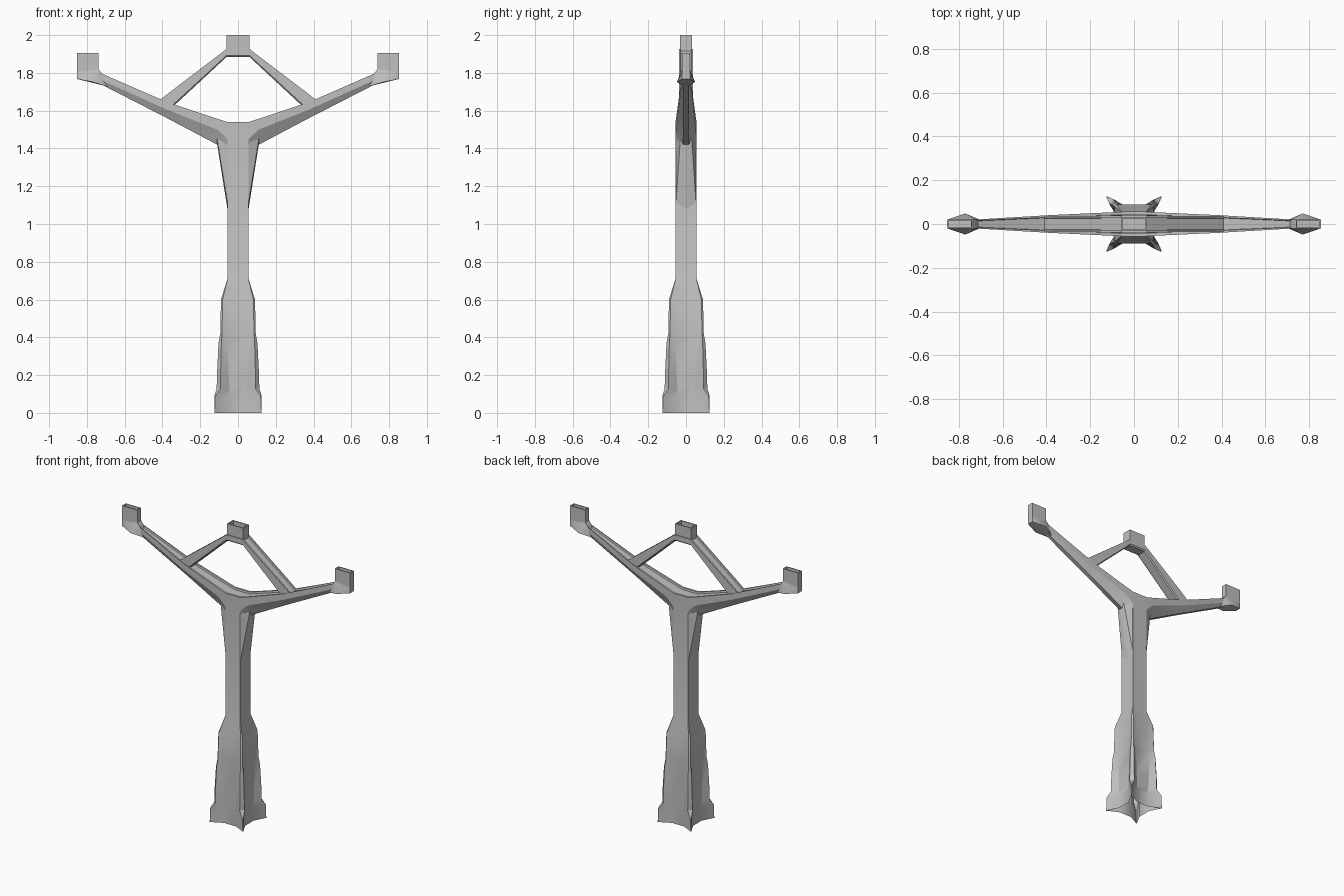
import bpy
import bmesh
import math

cube = bpy.data.objects.get("Cube")
if cube:
    bpy.data.objects.remove(cube, do_unlink=True)

grey = bpy.data.materials.new("plain_grey")
grey.use_nodes = True
grey.diffuse_color = (0.53, 0.53, 0.53, 1)
grey.node_tree.nodes["Principled BSDF"].inputs["Base Color"].default_value = (0.53, 0.53, 0.53, 1)


def finish(name, bm, angle=28):
    bmesh.ops.recalc_face_normals(bm, faces=bm.faces)
    mesh = bpy.data.meshes.new(name)
    bm.to_mesh(mesh)
    bm.free()
    mesh.materials.append(grey)
    obj = bpy.data.objects.new(name, mesh)
    bpy.context.collection.objects.link(obj)
    bpy.ops.object.select_all(action='DESELECT')
    obj.select_set(True)
    bpy.context.view_layer.objects.active = obj
    bpy.ops.object.shade_smooth_by_angle(angle=math.radians(angle))
    return obj


def loft(name, rings, cap_start=True, cap_end=True):
    """Skin a list of equal-length point rings."""
    bm = bmesh.new()
    loops = [[bm.verts.new(p) for p in ring] for ring in rings]
    n = len(loops[0])
    for low, high in zip(loops, loops[1:]):
        for i in range(n):
            j = (i + 1) % n
            bm.faces.new((low[i], low[j], high[j], high[i]))
    if cap_start:
        bm.faces.new(loops[0][::-1])
    if cap_end:
        bm.faces.new(loops[-1])
    return finish(name, bm)


def hull(name, points):
    bm = bmesh.new()
    for p in points:
        bm.verts.new(p)
    bmesh.ops.convex_hull(bm, input=bm.verts)
    return finish(name, bm)


def star_ring(z, a, b, m, h):
    """Four chamfered corner fins joined by flat recessed sides."""
    quarter = [(m, -h), (m, h), (a, b), (b, a)]
    ring = []
    for k in range(4):
        c, s = ((1, 0), (0, 1), (-1, 0), (0, -1))[k]
        ring += [(x * c - y * s, x * s + y * c, z) for x, y in quarter]
    return ring


def channel_ring(x, top, mid, bottom, w, wb):
    """Beam section with a shallow groove along its top."""
    lip = w * 0.75
    half = [(wb, bottom), (w, mid), (w, top), (lip, top), (lip - 0.002, top - 0.012)]
    return [(x, y, z) for y, z in half] + [(x, -y, z) for y, z in reversed(half)]


def mirrored_beam(name, stations):
    left = [(-s[0], *s[1:]) for s in reversed(stations)]
    return loft(name, [channel_ring(*s) for s in left + stations])


def open_box(name, cx, hx, hy, z0, z1, wall=0.008):
    def rect(x, y, z):
        return [(cx + x, y, z), (cx - x, y, z), (cx - x, -y, z), (cx + x, -y, z)]
    return loft(name, [rect(hx, hy, z0), rect(hx, hy, z1),
                       rect(hx - wall, hy - wall, z1),
                       rect(hx - wall, hy - wall, z0 + 0.02)])


# Flared foot with corner fins, narrowing into the square column
loft("foot_and_column", [star_ring(*r) for r in (
    (0, 0.125, 0.124, 0.085, 0.045),
    (0.09, 0.125, 0.12, 0.085, 0.045),
    (0.13, 0.113, 0.092, 0.085, 0.045),
    (0.21, 0.111, 0.092, 0.085, 0.05),
    (0.37, 0.103, 0.088, 0.085, 0.055),
    (0.42, 0.094, 0.085, 0.085, 0.055),
    (0.6, 0.09, 0.081, 0.088, 0.055),
    (0.71, 0.056, 0.055, 0.056, 0.035),
    (1.5, 0.056, 0.055, 0.056, 0.035))], cap_start=False)

# Wide lower arms
mirrored_beam("cross_arms", [
    (0.056, 1.54, 1.45, 1.42, 0.056, 0.055),
    (0.11, 1.557, 1.5, 1.42, 0.053, 0.015),
    (0.375, 1.645, 1.605, 1.56, 0.041, 0.013),
    (0.73, 1.8, 1.765, 1.742, 0.02, 0.012)])

# Upper triangle frame
mirrored_beam("upper_frame", [
    (0.06, 1.927, 1.893, 1.885, 0.038, 0.03),
    (0.34, 1.714, 1.635, 1.625, 0.037, 0.029),
    (0.41, 1.66, 1.63, 1.62, 0.036, 0.029)])

# Socket at the peak
open_box("top_socket", 0, 0.06, 0.032, 1.89, 2.0)

for side, s in (("left", 1), ("right", -1)):
    # Wedge brace below each arm
    hull(side + "_brace", [(s * x, y * k, z) for k in (1, -1) for x, y, z in (
        (0.05, 0.055, 1.08), (0.055, 0.055, 1.43), (0.056, 0.002, 1.08),
        (0.11, 0.015, 1.42), (0.11, 0.03, 1.45))])
    # Upright end socket on a flared seat
    open_box(side + "_end_socket", s * 0.796, 0.057, 0.02, 1.785, 1.905, 0.006)
    hull(side + "_end_seat", [(s * x, y * k, z) for k in (1, -1) for x, y, z in (
        (0.69, 0.014, 1.728), (0.72, 0.02, 1.797), (0.77, 0.048, 1.752),
        (0.853, 0.02, 1.768), (0.739, 0.02, 1.82), (0.853, 0.02, 1.805))])
